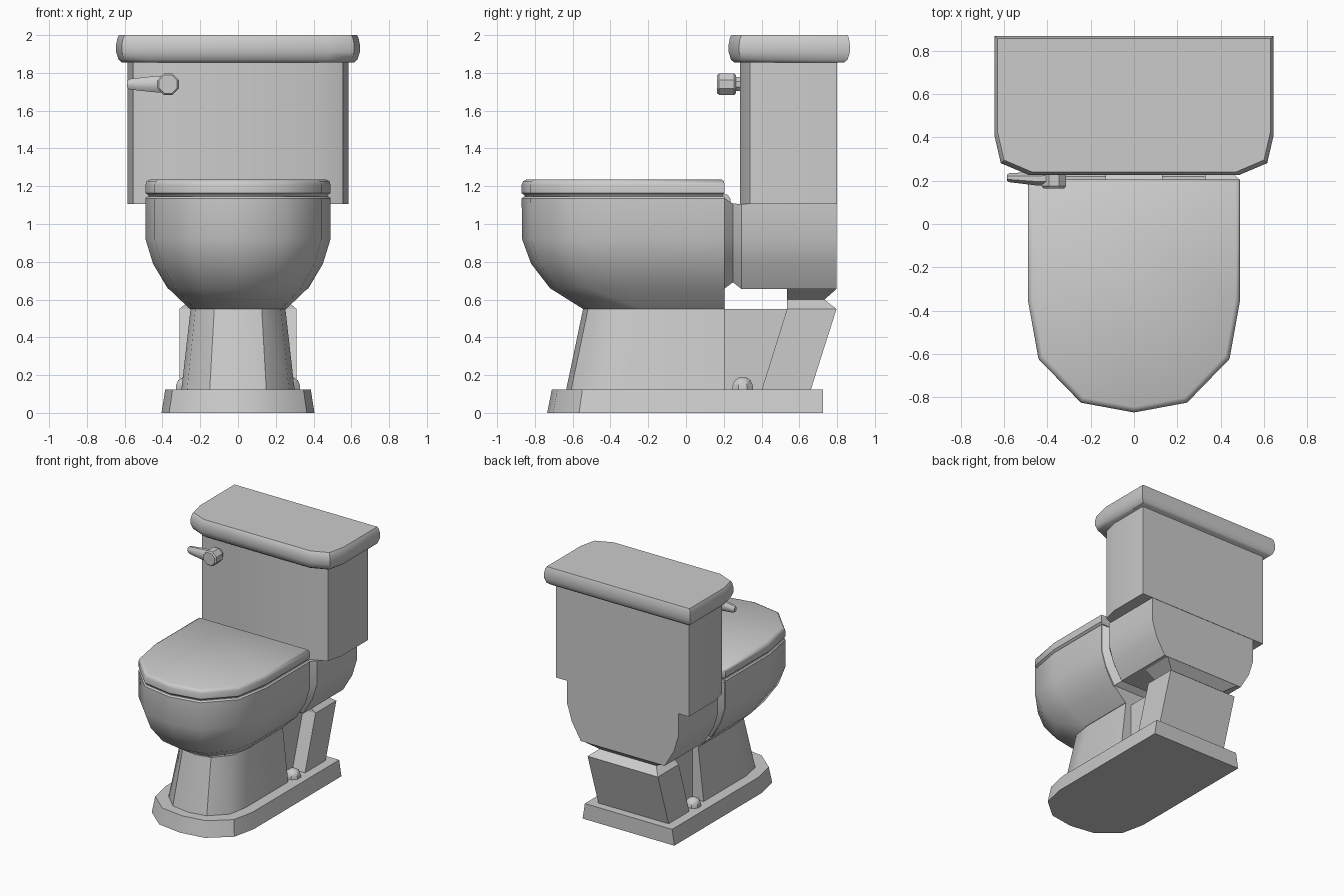
import bpy, bmesh, math
from mathutils import Matrix

if "Cube" in bpy.data.objects:
    bpy.data.objects.remove(bpy.data.objects["Cube"])


def loft(name, rings, smooth=None):
    """Skin a list of equal-length point rings and cap both ends."""
    bm = bmesh.new()
    vs = [[bm.verts.new(p) for p in r] for r in rings]
    n = len(rings[0])
    for a, b in zip(vs, vs[1:]):
        for i in range(n):
            j = (i + 1) % n
            bm.faces.new((a[i], a[j], b[j], b[i]))
    bm.faces.new(vs[0])
    bm.faces.new(vs[-1])
    bmesh.ops.recalc_face_normals(bm, faces=bm.faces)
    me = bpy.data.meshes.new(name)
    bm.to_mesh(me)
    bm.free()
    ob = bpy.data.objects.new(name, me)
    bpy.context.collection.objects.link(ob)
    if smooth:
        bpy.ops.object.select_all(action='DESELECT')
        bpy.context.view_layer.objects.active = ob
        ob.select_set(True)
        bpy.ops.object.shade_smooth_by_angle(angle=math.radians(smooth))
    return ob


def mirrored(half):
    """Complete a right-hand half outline (x, v) running back to front."""
    return half + [(-x, v) for x, v in reversed(half) if x > 1e-6]


def u_ring(z, w, back, start, front):
    """U-shaped plan outline: straight sides, faceted round nose."""
    d = front - start
    half = [(w, back), (w, start), (w * .9, start + d * .525),
            (w * .5, start + d * .913), (0, front)]
    return [(x, y, z) for x, y in mirrored(half)]


def rect(z, w, y0, y1):
    return [(w, y1, z), (w, y0, z), (-w, y0, z), (-w, y1, z)]


def tank_ring(z, w, y0, y1):
    """Rectangular plan with two-step rounded front corners."""
    half = [(w, y1), (w, y0 + .185), (w - .03, y0 + .055), (w - .16, y0)]
    return [(x, y, z) for x, y in mirrored(half)]


def disc(axis, c, r, t, n=8):
    """Polygon ring around c, offset t along the y or z axis."""
    out = []
    for i in range(n):
        a = 2 * math.pi * (i + .5) / n
        u, v = r * math.cos(a), r * math.sin(a)
        out.append((c[0] + u, t, c[1] + v) if axis == 'y' else (c[0] + u, c[1] + v, t))
    return out


# Foot plate and pedestal
loft("foot_plate", [u_ring(0, .405, .725, -.38, -.735),
                    u_ring(.125, .385, .725, -.37, -.71)], 35)
loft("pedestal", [u_ring(.12, .30, .205, -.33, -.635),
                  u_ring(.56, .25, .205, -.24, -.543)], 35)
loft("web", [rect(.12, .2, .19, .56), rect(.55, .2, .19, .56)])

# Slanted trap block with pinched neck under the cistern
loft("trap_block", [rect(.12, .31, .40, .66), rect(.55, .31, .535, .797),
                    rect(.60, .25, .535, .733), rect(.656, .34, .535, .797)])

# Bowl
loft("bowl", [u_ring(.55, .255, .205, -.24, -.545),
              u_ring(.66, .37, .205, -.29, -.72),
              u_ring(.79, .45, .205, -.33, -.82),
              u_ring(.92, .49, .205, -.35, -.868),
              u_ring(1.135, .49, .205, -.35, -.87),
              u_ring(1.146, .48, .205, -.35, -.86)], 40)


# Rear body with a V groove behind the bowl
def section(y, k, top):
    half = [(.49 - k, top), (.49 - k, .92), (.45 - k, .79 + k / 2), (.37 - k, .655 + k * .8)]
    return [(x, y, z) for x, z in mirrored(half)]


loft("rear_body", [section(.2, 0, 1.14), section(.248, .045, 1.108),
                   section(.295, 0, 1.106), section(.797, 0, 1.106)], 35)

# Seat lid
loft("seat_lid", [u_ring(1.14, .47, .19, -.35, -.85),
                  u_ring(1.153, .475, .195, -.35, -.855),
                  u_ring(1.163, .49, .205, -.35, -.87),
                  u_ring(1.208, .49, .205, -.35, -.87),
                  u_ring(1.227, .483, .2, -.35, -.862),
                  u_ring(1.235, .468, .19, -.345, -.845)], 50)

# Cistern and its lid
loft("cistern", [tank_ring(1.105, .585, .285, .80),
                 tank_ring(1.87, .585, .285, .80)], 35)
loft("cistern_lid", [tank_ring(1.855, .615, .255, .837),
                     tank_ring(1.87, .632, .238, .855),
                     tank_ring(1.91, .645, .226, .868),
                     tank_ring(1.95, .645, .226, .868),
                     tank_ring(1.985, .638, .232, .862),
                     tank_ring(2.0, .63, .24, .856)], 40)

# Seat hinges and floor bolts, one per side
for side, s in (("left", -1), ("right", 1)):
    h = loft(side + "_hinge", [rect(1.09, .1, .19, .235), rect(1.135, .1, .19, .235),
                               rect(1.155, .1, .19, .22)])
    h.location.x = s * .23
    c = (s * .275, .30)
    loft(side + "_bolt", [disc('z', c, .058, .12), disc('z', c, .058, .145),
                          disc('z', c, .046, .172), disc('z', c, .022, .187)], 40)

# Flush handle: stem, knob, lever
pivot = (-.37, 1.74)
loft("handle_stem", [disc('y', pivot, .04, .255), disc('y', pivot, .04, .30)], 30)
loft("handle_knob", [disc('y', pivot, .052, .165), disc('y', pivot, .061, .175),
                     disc('y', pivot, .061, .255), disc('y', pivot, .052, .265)], 30)


def lever_ring(x, y0, y1, r):
    m, h = (y0 + y1) / 2, (y1 - y0) / 2
    return [(x, m + h * math.cos(math.pi * (i + .5) / 4) / .924,
             1.74 + r * math.sin(math.pi * (i + .5) / 4) / .924) for i in range(8)]


loft("handle_lever", [lever_ring(-.587, .2, .228, .018), lever_ring(-.575, .193, .235, .028),
                      lever_ring(-.45, .178, .24, .042), lever_ring(-.37, .175, .245, .045)], 40)
